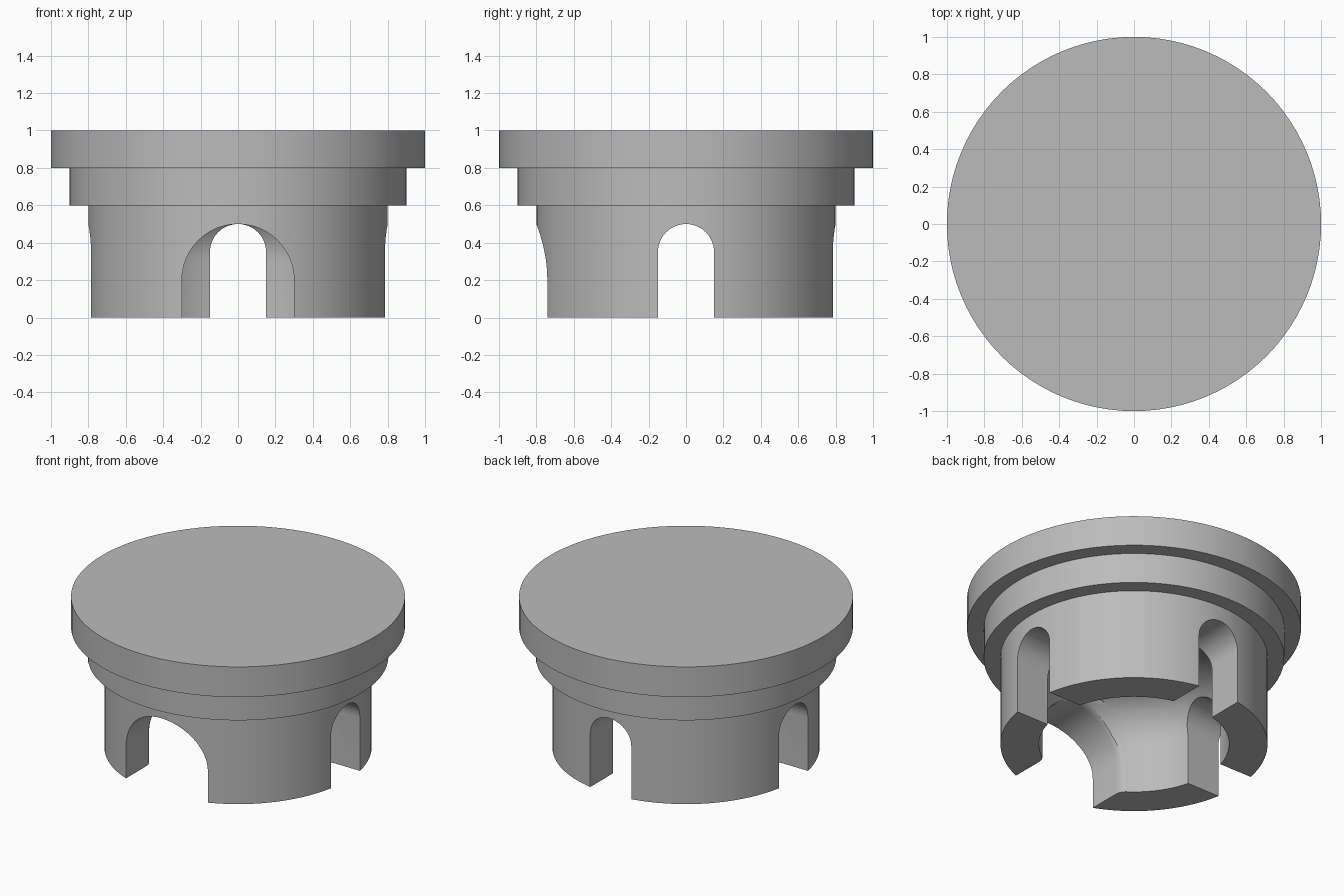
import bpy, bmesh, math
from mathutils import Matrix

old = bpy.data.objects.get("Cube")
if old:
    bpy.data.objects.remove(old, do_unlink=True)

grey = bpy.data.materials.new("plain_grey")
grey.use_nodes = True
colour = (0.5, 0.5, 0.5, 1)
grey.diffuse_color = colour
grey.node_tree.nodes["Principled BSDF"].inputs["Base Color"].default_value = colour


def make_object(name, bm):
    bmesh.ops.recalc_face_normals(bm, faces=bm.faces)
    mesh = bpy.data.meshes.new(name)
    bm.to_mesh(mesh)
    bm.free()
    obj = bpy.data.objects.new(name, mesh)
    bpy.context.collection.objects.link(obj)
    mesh.materials.append(grey)
    return obj


def bridge(bm, rings):
    """Skin a row of closed rings and cap both ends."""
    rings = [[bm.verts.new(p) for p in ring] for ring in rings]
    for a, b in zip(rings, rings[1:]):
        for i in range(len(a)):
            j = (i + 1) % len(a)
            bm.faces.new((a[i], a[j], b[j], b[i]))
    bm.faces.new(rings[0])
    bm.faces.new(rings[-1])


def turned(name, profile, steps=96):
    """Solid of revolution from (radius, height) pairs."""
    bm = bmesh.new()
    angles = [math.tau * i / steps for i in range(steps)]
    bridge(bm, [[(r * math.cos(a), r * math.sin(a), z) for a in angles]
                for r, z in profile])
    return make_object(name, bm)


def arch_tunnel(name, stations, spring, turn=0, steps=24):
    """Round-topped tunnel along y, from (half width, y) pairs."""
    bm = bmesh.new()
    rings = []
    for w, y in stations:
        top = [(w * math.cos(math.pi * i / steps), y,
                spring + w * math.sin(math.pi * i / steps)) for i in range(steps + 1)]
        rings.append([(w, y, -0.2)] + top + [(-w, y, -0.2)])
    bridge(bm, rings)
    bm.transform(Matrix.Rotation(turn, 4, 'Z'))
    return make_object(name, bm)


# Stepped cap body
body = turned("cap_body", [(0.8, 0), (0.8, 0.6), (0.9, 0.6), (0.9, 0.8), (1, 0.8), (1, 1)])

# Underside pocket with a rounded upper corner
bore, fillet, ceiling = 0.57, 0.3, 0.6
pocket = [(bore, -0.2)]
for i in range(13):
    a = math.pi / 2 * i / 12
    pocket.append((bore - fillet + fillet * math.cos(a), ceiling - fillet + fillet * math.sin(a)))

# Wide front arch eased into the pocket, and three narrow slots
front = [(0.3, -1.1), (0.3, -0.527), (0.302, -0.51), (0.308, -0.492),
         (0.318, -0.475), (0.333, -0.462), (0.36, -0.44), (0.36, -0.3)]
cutters = [
    turned("pocket_cutter", pocket),
    arch_tunnel("front_arch_cutter", front, 0.2),
    arch_tunnel("back_slot_cutter", [(0.15, 0.1), (0.15, 1.1)], 0.35),
    arch_tunnel("side_slot_cutter", [(0.15, -1.1), (0.15, 1.1)], 0.35, math.pi / 2),
]

bpy.ops.object.select_all(action='DESELECT')
bpy.context.view_layer.objects.active = body
body.select_set(True)
for cutter in cutters:
    cutter.hide_render = True
    cut = body.modifiers.new(cutter.name, 'BOOLEAN')
    cut.operation = 'DIFFERENCE'
    cut.solver = 'EXACT'
    cut.object = cutter
    bpy.ops.object.modifier_apply(modifier=cut.name)
    bpy.data.objects.remove(cutter, do_unlink=True)

bpy.ops.object.shade_smooth_by_angle(angle=math.radians(30))
